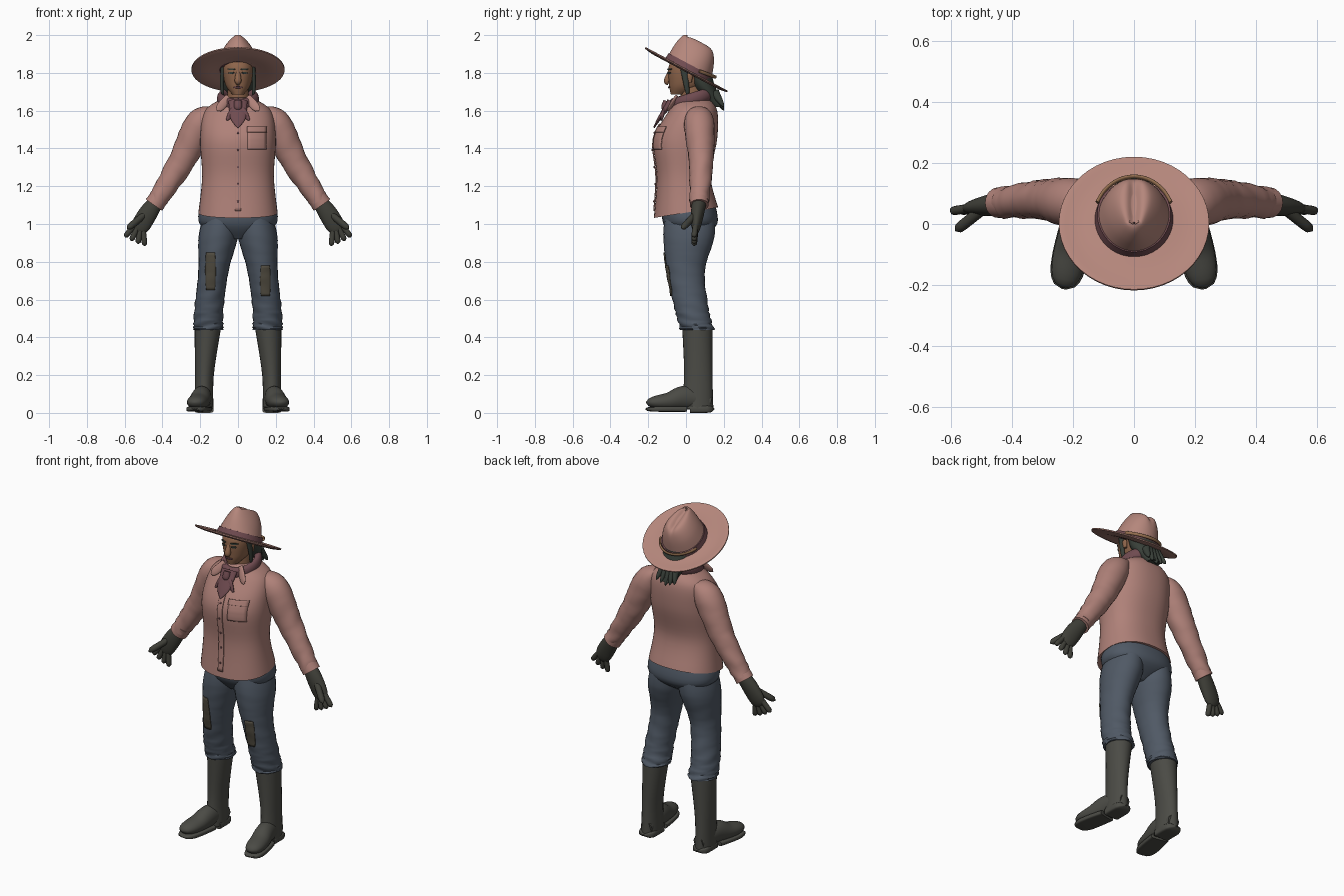
import bpy, bmesh, math
from mathutils import Vector
from mathutils.bvhtree import BVHTree

cube = bpy.data.objects.get("Cube")
if cube:
    bpy.data.objects.remove(cube)

ALONG_Y, ALONG_Z = Vector((0, 1, 0)), Vector((0, 0, 1))
SIDES = {"left": 1, "right": -1}


def material(name, *rgb):
    made = bpy.data.materials.new(name)
    made.use_nodes = True
    made.diffuse_color = (*rgb, 1)
    made.node_tree.nodes["Principled BSDF"].inputs["Base Color"].default_value = (*rgb, 1)
    return made


SHIRT = material("dusty pink cloth", .43, .22, .19)
FELT = material("pink felt", .46, .24, .2)
PLUM = material("plum cloth", .16, .07, .08)
DENIM = material("blue grey denim", .08, .1, .13)
RUBBER = material("boot rubber", .07, .07, .06)
GLOVE = material("glove grey", .05, .05, .04)
SKIN = material("skin", .27, .13, .07)
HAIR = material("dark grey hair", .04, .05, .04)
PATCH = material("worn patch brown", .08, .07, .05)
CORD = material("tan cord", .3, .16, .08)


def make(name, verts, faces, mat):
    bm = bmesh.new()
    points = [bm.verts.new(v) for v in verts]
    for face in faces:
        bm.faces.new([points[i] for i in face])
    bmesh.ops.recalc_face_normals(bm, faces=bm.faces)
    mesh = bpy.data.meshes.new(name)
    bm.to_mesh(mesh)
    bm.free()
    mesh.materials.append(mat)
    mesh.shade_smooth()
    mesh.set_sharp_from_angle(angle=math.radians(45))
    made = bpy.data.objects.new(name, mesh)
    bpy.context.collection.objects.link(made)
    return made


def resample(rings, steps):
    # smooth curve through ring centres and radii
    last, out = len(rings) - 1, []
    for i in range(last):
        before, start, end, after = (rings[min(max(i + k, 0), last)] for k in (-1, 0, 1, 2))
        for step in range(steps):
            t = step / steps
            out.append([q + t / 2 * (r - p + t * (2*p - 5*q + 4*r - w + t * (3*(q - r) + w - p)))
                        for p, q, r, w in zip(before, start, end, after)])
    return out + [rings[-1]]


def tube(name, rings, mat, ref=ALONG_Y, axis=None, sides=24, steps=6, power=2, fold=0, dome=0, warp=None):
    # each ring: x, y, z, radius across, radius along ref
    path = resample(rings, steps)
    centres = [Vector(ring[:3]) for ring in path]
    verts, last = [], len(path) - 1
    for i, ring in enumerate(path):
        along = axis or (centres[min(i + 1, last)] - centres[max(i - 1, 0)]).normalized()
        depth = (ref - along * ref.dot(along)).normalized()
        across = depth.cross(along)
        f = i / last
        over = max(0, f - 1 + dome) / dome if dome else 0
        cap = math.sqrt(max(.02, 1 - over * over))
        for k in range(sides):
            a = math.tau * k / sides
            c, s = (math.copysign(abs(q) ** (2 / power), q) for q in (math.cos(a), math.sin(a)))
            size = cap * (1 + fold * f * f * math.sin(2 * i + 2 * math.sin(2 * a + i / 2)))
            point = centres[i] + (across * ring[3] * c + depth * ring[4] * s) * size
            verts.append(warp(point) if warp else point)
    faces = [(i*sides + k, i*sides + (k+1) % sides, (i+1)*sides + (k+1) % sides, (i+1)*sides + k)
             for i in range(last) for k in range(sides)]
    faces += [range(sides), range(last * sides, len(verts))]
    return make(name, verts, faces, mat)


def pair(name, *args, **options):
    return {side: tube(side + "_" + name, *args, warp=lambda p, s=s: Vector((p.x * s, p.y, p.z)), **options)
            for side, s in SIDES.items()}


def stack(name, rows, mat, **options):
    # each row: height, half width, front y, back y
    rings = [(0, (front + back) / 2, z, wide, (back - front) / 2) for z, wide, front, back in rows]
    return tube(name, rings, mat, axis=ALONG_Z, sides=48, **options)


def plate(name, target, x, z, wide, high, mat, oval=0, lift=.004, columns=6, rows=12):
    # thin plate laid on the front of the target
    tree = BVHTree.FromPolygons([v.co for v in target.data.vertices],
                                [p.vertices[:] for p in target.data.polygons])
    verts, row = [], columns + 1
    for j in range(rows + 1):
        v = 2 * j / rows - 1
        for i in range(row):
            start = Vector((x + wide * (2 * i / columns - 1) * math.sqrt(1 - oval * v * v), -2, z + high * v))
            hit = tree.ray_cast(start, ALONG_Y)[0]
            verts.append(hit - ALONG_Y * lift)
    made = make(name, verts, [(j*row + i, j*row + i + 1, (j+1)*row + i + 1, (j+1)*row + i)
                              for j in range(rows) for i in range(columns)], mat)
    solid = made.modifiers.new("thickness", "SOLIDIFY")
    solid.thickness, solid.offset = .006, 0


# Shirt, with the hem rising towards the back
def raise_hem(p):
    p.z += p.y / 5 * max(0, 1 - (p.z - 1) * 3)
    return p


shirt = stack("shirt", [(1.06, .21, -.17, .17), (1.25, .19, -.155, .13), (1.45, .2, -.17, .165),
                        (1.6, .175, -.09, .165), (1.67, .07, -.04, .12)], SHIRT, power=2.3, warp=raise_hem)
plate("placket", shirt, 0, 1.3, .016, .23, SHIRT, rows=24)
plate("chest_pocket", shirt, .1, 1.45, .05, .055, SHIRT)
plate("pocket_flap", shirt, .1, 1.5, .053, .015, SHIRT, lift=.008)
for i in range(5):
    plate("shirt_button", shirt, 0, 1.12 + i / 11, .005, .005, PLUM, oval=.8, lift=.009, rows=4)
pair("sleeve", [(.13, .07, 1.6, .03, .05), (.2, .07, 1.53, .08, .08), (.3, .08, 1.33, .07, .065),
                (.43, .07, 1.12, .05, .05)], SHIRT, steps=9, fold=.07)
pair("shirt_cuff", [(.41, .07, 1.15, .05, .05), (.445, .07, 1.1, .053, .05)], SHIRT)
pair("collar_flap", [(.05, -.05, 1.67, .02, .01), (.11, -.1, 1.6, .03, .01)], SHIRT, dome=.8)

# Neckerchief
turns = [i * math.pi / 8 for i in range(17)]
tube("neckerchief", [(.09 * math.sin(a), .03 - .1 * math.cos(a), 1.66 - .03 * math.cos(a), .022, .034)
                     for a in turns], PLUM, ref=ALONG_Z, steps=2, fold=.06)
tube("neckerchief_point", [(0, -.08, 1.65, .05, .02), (0, -.14, 1.56, .04, .01), (0, -.17, 1.51, .004, .004)], PLUM)
pair("neckerchief_tail", [(0, -.1, 1.63, .01, .01), (.03, -.12, 1.59, .02, .01), (.06, -.13, 1.55, .006, .005)], PLUM)
tube("neckerchief_knot", [(0, -.1, 1.65, .02, .02), (0, -.12, 1.6, .025, .02)], PLUM, dome=.6)

# Head and face
stack("neck", [(1.6, .06, -.03, .1), (1.74, .055, -.03, .09)], SKIN)
head = stack("head", [(1.685, .03, -.08, 0), (1.74, .068, -.09, .09), (1.84, .08, -.09, .11),
                      (1.92, .045, -.03, .09)], SKIN, power=2.2)
tube("nose", [(0, -.08, 1.82, .008, .008), (0, -.1, 1.76, .018, .017), (0, -.09, 1.745, .01, .01)], SKIN)
plate("mouth", head, 0, 1.724, .024, .005, PLUM, oval=.8)
for side, s in SIDES.items():
    plate(side + "_eye", head, s * .034, 1.8, .014, .005, HAIR, oval=.9)
    plate(side + "_eyebrow", head, s * .035, 1.82, .02, .004, HAIR, oval=.6)
pair("ear", [(.08, .02, 1.75, .01, .01), (.086, .02, 1.8, .01, .02)], SKIN, dome=.4)

# Hair
stack("hair", [(1.87, .083, 0, .12), (1.74, .086, .03, .15), (1.62, .04, .13, .2)], HAIR, fold=.04)
pair("side_lock", [(.076, -.02, 1.87, .014, .02), (.085, 0, 1.75, .01, .015), (.08, .01, 1.68, .01, .01)],
     HAIR, dome=.3)
for i in range(-2, 3):
    tube("hair_strand", [(i / 50, .15, 1.7, .02, .025), (i / 33, .2, 1.6 + .01 * abs(i), .01, .01)], HAIR, dome=.5)


# Hat, shaped level and then tipped back
def pinch(p):
    h = max(0, p.z) * 6
    p.x *= 1 - .45 * h * max(0, min(1, .5 - p.y * 5))
    p.z -= h ** 4 / 50 * math.exp(-(p.x * 55) ** 2) * (p.y > -.08)
    return p


def disc(name, outline, mat):
    return stack(name, [(z, r, -r, r) for r, z in outline], mat, steps=3)


arc = [math.radians(25 + 13 * i) for i in range(11)]
hat = [stack("hat_crown", [(0, .126, -.12, .146), (.1, .105, -.115, .115), (.16, .065, -.095, .08),
                           (.17, .01, -.05, .03)], FELT, warp=pinch),
       stack("hat_band", [(0, .13, -.126, .15), (.036, .126, -.123, .143)], PLUM, warp=pinch),
       disc("hat_brim", [(.1, 0), (.18, -.01), (.24, -.003), (.246, .003), (.24, .007), (.18, .002), (.1, .01)], FELT),
       tube("hat_cord", [(.133 * math.cos(a), .155 * math.sin(a), .02 + .02 * math.sin(a), .006, .009)
                         for a in arc], CORD, ref=ALONG_Z, steps=2)]
for part in hat:
    part.location.z = 1.815
    part.rotation_euler.x = math.radians(-28)

# Trousers
stack("trouser_seat", [(1.12, .19, -.13, .15), (1, .203, -.12, .165), (.92, .05, -.06, .07)], DENIM, power=2.3)
legs = pair("trouser_leg", [(.09, .02, 1.05, .09, .13), (.105, .015, .93, .104, .135), (.13, 0, .75, .08, .1),
                            (.154, .03, .55, .077, .09), (.157, .06, .44, .08, .09)],
            DENIM, axis=ALONG_Z, steps=10, fold=.055)
plate("left_knee_patch", legs["left"], .145, .7, .027, .08, PATCH, oval=.3)
plate("right_knee_patch", legs["right"], -.145, .75, .027, .1, PATCH, oval=.3)

# Rubber boots
foot = [(.175, .13, .06, .035, .035), (.19, 0, .08, .05, .063), (.21, -.1, .06, .055, .045), (.23, -.21, .055, .05, .03)]
sole = [(x, y - .004, .02, wide + .003, .014) for x, y, z, wide, high in foot]
heel = [(.18, y, .02, .05, .02) for y in (.02, .15)]
pair("boot_shaft", [(.16, .06, .45, .07, .08), (.178, .065, .2, .05, .075), (.18, .06, .02, .05, .085)],
     RUBBER, axis=ALONG_Z)
pair("boot_foot", foot, RUBBER, ref=ALONG_Z, dome=.25)
pair("boot_sole", sole[1:], RUBBER, ref=ALONG_Z, power=5, dome=.35)
pair("boot_heel", heel, RUBBER, ref=ALONG_Z, power=5, dome=.4)

# Gloves, palms forward with the fingers fanned and thumbs out
pair("glove_palm", [(.435, .07, 1.115, .04, .038), (.48, .06, 1.05, .05, .034), (.54, .05, .95, .05, .02)],
     GLOVE, dome=.3)


def finger(name, base, tip, radius):
    pair("glove_" + name, [(*base, radius, radius), (*tip, radius, radius)], GLOVE, sides=12, dome=.3)


for i, name in enumerate(("index_finger", "middle_finger", "ring_finger", "little_finger")):
    base = Vector((.55 - .016 * i, .05, .99 - .01 * i))
    angle = .7 - .27 * i
    finger(name, base, base + Vector((math.sin(angle), -.1, -math.cos(angle))) * .077, .015)
finger("thumb", (.5, .045, 1.045), (.585, -.022, .975), .018)
